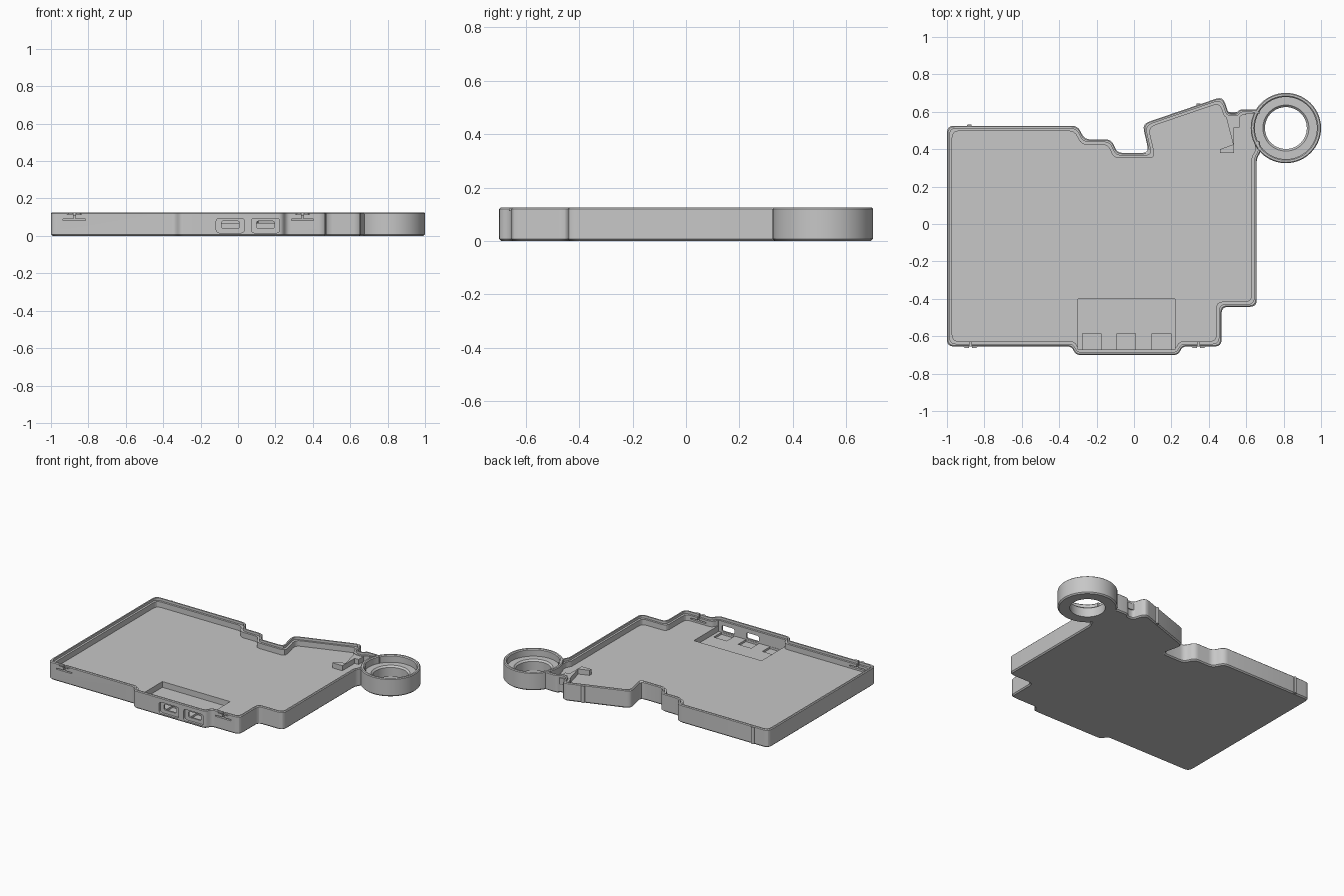
import bpy, bmesh, math
from mathutils import Vector

if "Cube" in bpy.data.objects:
    bpy.data.objects.remove(bpy.data.objects["Cube"])

HEIGHT, FLOOR = 0.125, 0.07

grey = bpy.data.materials.new("plain grey")
grey.use_nodes = True
grey.diffuse_color = (0.57, 0.57, 0.57, 1)
grey.node_tree.nodes["Principled BSDF"].inputs["Base Color"].default_value = (0.57, 0.57, 0.57, 1)


def finish(name, bm):
    bmesh.ops.recalc_face_normals(bm, faces=bm.faces)
    mesh = bpy.data.meshes.new(name)
    bm.to_mesh(mesh)
    bm.free()
    mesh.materials.append(grey)
    obj = bpy.data.objects.new(name, mesh)
    bpy.context.collection.objects.link(obj)
    return obj


def inset(points, amount):
    """Move a counter-clockwise outline inwards with mitred corners."""
    pts = [Vector(p) for p in points]
    out = []
    for i, p in enumerate(pts):
        a = (p - pts[i - 1]).normalized()
        b = (pts[(i + 1) % len(pts)] - p).normalized()
        na, nb = Vector((-a.y, a.x)), Vector((-b.y, b.x))
        out.append(p + (na + nb) * amount / (1 + na.dot(nb)))
    return out


def rounded(points, size, steps=4):
    """Replace each corner by a short curve."""
    pts = [Vector(p) for p in points]
    out = []
    for i, p in enumerate(pts):
        a, b = pts[i - 1] - p, pts[(i + 1) % len(pts)] - p
        d = min(size, 0.4 * a.length, 0.4 * b.length)
        start, end = p + a.normalized() * d, p + b.normalized() * d
        for k in range(steps + 1):
            t = k / steps
            out.append(start * (1 - t) ** 2 + p * 2 * t * (1 - t) + end * t * t)
    return out


def loft(name, loops):
    """Skin closed loops of 3D points and cap both ends."""
    bm = bmesh.new()
    rings = [[bm.verts.new(p) for p in loop] for loop in loops]
    n = len(rings[0])
    for low, high in zip(rings, rings[1:]):
        for i in range(n):
            j = (i + 1) % n
            bm.faces.new((low[i], low[j], high[j], high[i]))
    bm.faces.new(rings[0][::-1])
    bm.faces.new(rings[-1])
    return finish(name, bm)


def prism(name, pts, lo, hi, along_y=False):
    if along_y:
        return loft(name, [[(p[0], v, p[1]) for p in pts] for v in (lo, hi)])
    return loft(name, [[(p[0], p[1], v) for p in pts] for v in (lo, hi)])


def rect(x0, x1, y0, y1):
    return [(x0, y0), (x1, y0), (x1, y1), (x0, y1)]


def cut(target, cutter):
    cutter.hide_render = True
    mod = target.modifiers.new("cut", 'BOOLEAN')
    mod.operation, mod.solver, mod.object = 'DIFFERENCE', 'EXACT', cutter
    bpy.context.view_layer.update()
    deps = bpy.context.evaluated_depsgraph_get()
    mesh = bpy.data.meshes.new_from_object(target.evaluated_get(deps))
    target.modifiers.clear()
    target.data = mesh
    bpy.data.objects.remove(cutter)


# Tray: floor, chamfered outer wall and stepped rim
outline = [(-1, -.655), (-.335, -.655), (-.31, -.7), (.235, -.7), (.26, -.655),
           (.468, -.655), (.468, -.443), (.656, -.443), (.656, .35), (.68, .39),
           (.66, .515), (.68, .612), (.565, .612), (.545, .59), (.505, .592),
           (.475, .682), (.045, .535), (.08, .38), (-.09, .38), (-.12, .452),
           (-.265, .452), (-.30, .525), (-1, .525)]
section = [(.008, 0), (0, .008), (0, HEIGHT - .005), (.005, HEIGHT), (.014, HEIGHT),
           (.014, .108), (.028, .108), (.028, FLOOR)]
tray = loft("tray", [[(p.x, p.y, z) for p in rounded(inset(outline, off), .036)]
                     for off, z in section])

# Open passage from the tray to the ring
cut(tray, prism("passage_cutter", rect(.60, .72, .445, .592), FLOOR + .001, .2))

# Connector pocket and its small wells
cut(tray, prism("pocket_cutter", rect(-.30, .22, -.672, -.40), .03, .2))
for x in (-.226, -.041, .147):
    cut(tray, prism("well_cutter", rect(x - .05, x + .05, -.67, -.585), .016, .2))

# Port openings in the front wall
for x in (-.041, .147):
    cut(tray, prism("port_recess", rounded(rect(x - .076, x + .076, .016, .094), .02),
                    -.73, -.684, True))
    cut(tray, prism("port_slot", rounded(rect(x - .048, x + .048, .039, .079), .012),
                    -.73, -.64, True))

# Snap clips: T-shaped slits and little catches
for x in (-.875, .345):
    cut(tray, prism("clip_slit", rect(x - .06, x + .06, .083, .091), -.69, -.615, True))
    cut(tray, prism("clip_split", rect(x - .005, x + .005, .087, .2), -.69, -.615, True))
    for s in (-1, 1):
        pts = [(x + s * .008, -.648), (x + s * .045, -.648),
               (x + s * .03, -.664), (x + s * .008, -.664)]
        prism("clip_catch", pts, .113, .122)

# Narrow ribs on the rear wall
for x, y in ((-.88, .522), (.345, .634)):
    prism("rear_rib", rounded(rect(x - .012, x + .012, y - .01, y + .011), .008), .004, .12)

# Raised block beside the ring
prism("corner_block", [(.475, .64), (.53, .425), (.46, .40), (.46, .38), (.535, .38),
                       (.535, .515), (.565, .515), (.565, .597), (.505, .60)],
      FLOOR - .01, .105)

# Hanging ring, turned from a closed section
turned = [(.112, 0), (.18, 0), (.188, .008), (.188, .12), (.183, HEIGHT), (.172, HEIGHT),
          (.166, .119), (.166, .075), (.123, .075), (.112, .064)]
bm = bmesh.new()
SIDES = 56
rings = []
for i in range(SIDES):
    a = math.tau * i / SIDES
    rings.append([bm.verts.new((.812 + r * math.cos(a), .513 + r * math.sin(a), z))
                  for r, z in turned])
for i in range(SIDES):
    one, two = rings[i], rings[(i + 1) % SIDES]
    for k in range(len(turned)):
        m = (k + 1) % len(turned)
        bm.faces.new((one[k], two[k], two[m], one[m]))
ring = finish("hanging_ring", bm)

# Smooth the curved sides, keep the edges crisp
bpy.ops.object.select_all(action='DESELECT')
for obj in (tray, ring):
    obj.select_set(True)
bpy.context.view_layer.objects.active = tray
bpy.ops.object.shade_smooth_by_angle(angle=math.radians(28))
